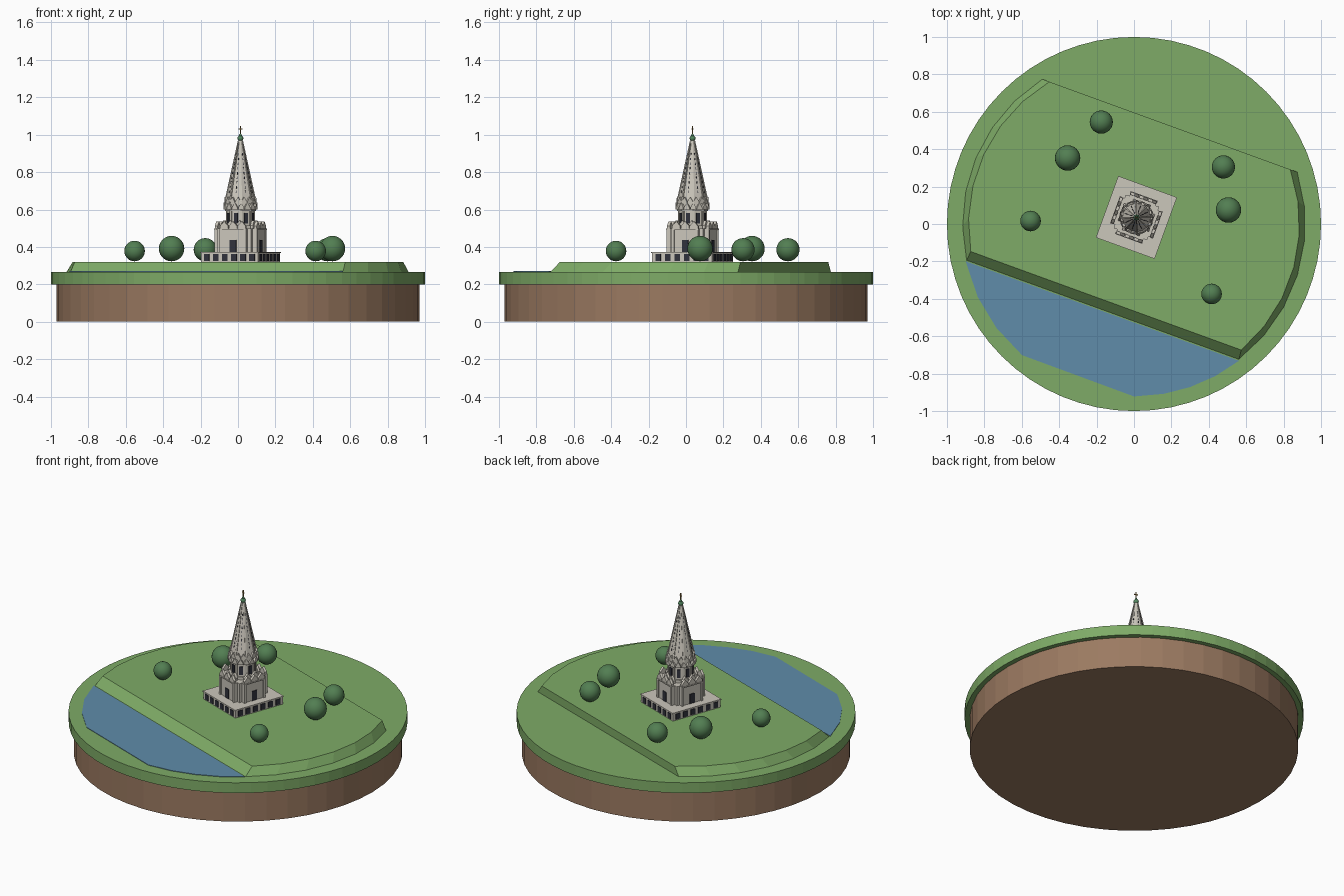
import bpy, bmesh
from math import sin, cos, asin, pi, radians
from mathutils import Matrix, Vector

cube = bpy.data.objects.get("Cube")
if cube:
    bpy.data.objects.remove(cube)


def material(name, rgb):
    m = bpy.data.materials.new(name)
    m.use_nodes = True
    color = (*rgb, 1)
    m.diffuse_color = color
    m.node_tree.nodes["Principled BSDF"].inputs["Base Color"].default_value = color
    return m


GRASS = material("grass green", (0.21, 0.41, 0.135))
SOIL = material("soil brown", (0.33, 0.195, 0.12))
WATER = material("water blue", (0.115, 0.265, 0.40))
STONE = material("pale stone", (0.60, 0.57, 0.50))
DARK = material("window dark", (0.03, 0.032, 0.045))
LEAF = material("tree green", (0.085, 0.21, 0.085))
DOME = material("cupola green", (0.09, 0.25, 0.12))
GOLD = material("cross gold", (0.36, 0.22, 0.07))

TURN = radians(-20)
CHURCH = Matrix.Translation((0.013, 0.035, 0)) @ Matrix.Rotation(TURN, 4, 'Z')


def finish(name, bm, mat, frame=Matrix()):
    bmesh.ops.recalc_face_normals(bm, faces=bm.faces[:])
    bm.transform(frame)
    mesh = bpy.data.meshes.new(name)
    bm.to_mesh(mesh)
    bm.free()
    mesh.materials.append(mat)
    obj = bpy.data.objects.new(name, mesh)
    bpy.context.collection.objects.link(obj)
    return obj


def box(bm, size, center, frame=Matrix()):
    place = frame @ Matrix.Translation(center) @ Matrix.Diagonal((*size, 1))
    bmesh.ops.create_cube(bm, size=1, matrix=place)


def cone(bm, r1, r2, z1, z2, sides, frame=Matrix()):
    place = frame @ Matrix.Translation((0, 0, (z1 + z2) / 2))
    bmesh.ops.create_cone(bm, cap_ends=True, segments=sides, radius1=r1,
                          radius2=r2, depth=z2 - z1, matrix=place)


def loft(bm, low, high):
    a = [bm.verts.new(p) for p in low]
    b = [bm.verts.new(p) for p in high]
    bm.faces.new(a)
    bm.faces.new(b)
    for i in range(len(a)):
        j = (i + 1) % len(a)
        bm.faces.new((a[i], a[j], b[j], b[i]))


def gable(bm, width, base, shoulder, tip, out, thick, frame):
    """Pointed shield standing on a wall that faces local -y."""
    h = width / 2
    profile = [(-h, base), (h, base), (h, shoulder), (0, tip), (-h, shoulder)]
    loft(bm, [frame @ Vector((x, -out, z)) for x, z in profile],
         [frame @ Vector((x, -out + thick, z)) for x, z in profile])


def around(n, start=0):
    return [Matrix.Rotation(start + 2 * pi * i / n, 4, 'Z') for i in range(n)]


# Round base of soil and turf
bm = bmesh.new()
cone(bm, 0.97, 0.97, 0, 0.2, 48)
finish("soil_base", bm, SOIL)
bm = bmesh.new()
cone(bm, 1.0, 1.0, 0.2, 0.267, 64)
finish("turf_disc", bm, GRASS)


# Raised bank: a disc cut by two parallel lines, sloped except at the back
def bank_outline(radius, front, back, z, steps=6):
    a0, a1 = asin(front / radius), asin(back / radius)
    right = [a0 + (a1 - a0) * i / steps for i in range(steps + 1)]
    angles = right + [pi - a for a in reversed(right)]
    return [(radius * cos(a + TURN), radius * sin(a + TURN), z) for a in angles]


bm = bmesh.new()
loft(bm, bank_outline(0.92, -0.495, 0.56, 0.26), bank_outline(0.885, -0.437, 0.56, 0.32))
finish("raised_bank", bm, GRASS)

# River in front of the bank
shore = [radians(a) for a in (-167.5, -155, -143, -130.5, -90, -80, -71, -62, -52.5)]
bm = bmesh.new()
loft(bm, [(0.922 * cos(a), 0.922 * sin(a), 0.262) for a in shore],
     [(0.922 * cos(a), 0.922 * sin(a), 0.270) for a in shore])
finish("river", bm, WATER)

# Round trees
for i, (x, y, r) in enumerate([(-0.175, 0.545, 0.062), (-0.355, 0.353, 0.068),
                               (-0.553, 0.016, 0.055), (0.478, 0.305, 0.062),
                               (0.505, 0.075, 0.068), (0.415, -0.374, 0.055)]):
    bm = bmesh.new()
    bmesh.ops.create_uvsphere(bm, u_segments=24, v_segments=14, radius=r,
                              matrix=Matrix.Translation((x, y, 0.323 + r)))
    for f in bm.faces:
        f.smooth = True
    finish(f"tree_{i + 1}", bm, LEAF)

# Podium with a projecting slab and arcade openings
bm = bmesh.new()
box(bm, (0.326, 0.342, 0.052), (0, 0, 0.344))
box(bm, (0.334, 0.35, 0.007), (0, 0, 0.370))
finish("podium", bm, STONE, CHURCH)
bm = bmesh.new()
for k, turn in enumerate(around(4)):
    out, span = (0.171, 0.326) if k % 2 == 0 else (0.163, 0.342)
    for i in range(6):
        x = (i - 2.5) * span / 6.3
        box(bm, (0.031, 0.008, 0.036), (x, -out, 0.344), turn)
finish("podium_openings", bm, DARK, CHURCH)

# Cross-shaped lower body with corner pilasters and pointed gables
bm = bmesh.new()
box(bm, (0.19, 0.19, 0.125), (0, 0, 0.435))
box(bm, (0.15, 0.228, 0.125), (0, 0, 0.435))
box(bm, (0.228, 0.15, 0.125), (0, 0, 0.435))
for turn in around(4):
    for x in (-0.069, 0.069):
        box(bm, (0.014, 0.012, 0.12), (x, -0.115, 0.433), turn)
    box(bm, (0.154, 0.012, 0.007), (0, -0.116, 0.494), turn)
    for x in (-0.05, 0, 0.05):
        side = turn @ Matrix.Translation((x, 0, 0))
        gable(bm, 0.046, 0.49, 0.512, 0.537, 0.119, 0.016, side)
    for x in (-0.026, 0.026):
        side = turn @ Matrix.Translation((x, 0, 0))
        gable(bm, 0.046, 0.49, 0.515, 0.542, 0.088, 0.014, side)
finish("lower_body", bm, STONE, CHURCH)

# Octagonal drum with corner ribs
EIGHTH = pi / 8
bm = bmesh.new()
tilt = Matrix.Rotation(EIGHTH, 4, 'Z')
cone(bm, 0.085, 0.085, 0.495, 0.515, 8, tilt)
cone(bm, 0.074, 0.074, 0.51, 0.64, 8, tilt)
for turn in around(8, EIGHTH):
    box(bm, (0.012, 0.01, 0.09), (0, -0.073, 0.555), turn)
cone(bm, 0.082, 0.082, 0.592, 0.602, 8, tilt)
finish("octagon_drum", bm, STONE, CHURCH)

# Doors and windows
bm = bmesh.new()
for turn in around(4):
    box(bm, (0.036, 0.008, 0.062), (0, -0.114, 0.405), turn)
for turn in around(8):
    box(bm, (0.022, 0.008, 0.054), (0, -0.069, 0.553), turn)
finish("doors_and_windows", bm, DARK, CHURCH)

# Two staggered rings of pointed gables under the tent roof
bm = bmesh.new()
for turn in around(16):
    gable(bm, 0.031, 0.60, 0.610, 0.638, 0.091, 0.02, turn)
for turn in around(16, EIGHTH / 2):
    gable(bm, 0.031, 0.63, 0.642, 0.667, 0.085, 0.02, turn)
cone(bm, 0.08, 0.08, 0.602, 0.64, 16)
finish("gable_rings", bm, STONE, CHURCH)

# Tall eight-sided tent roof with edge ribs
Z0, Z1, R0, R1 = 0.635, 0.968, 0.084, 0.011
bm = bmesh.new()
cone(bm, R0, R1, Z0, Z1, 8, tilt)
for turn in around(8, EIGHTH):
    rib = []
    for r, z, w in ((R0, Z0, 0.005), (R1, Z1, 0.002)):
        rib.append([turn @ Vector(p) for p in ((-w, -r + 0.004, z), (w, -r + 0.004, z),
                                               (w, -r - 0.003, z), (-w, -r - 0.003, z))])
    loft(bm, *rib)
cone(bm, 0.015, 0.013, 0.958, 0.968, 8, tilt)
finish("tent_roof", bm, STONE, CHURCH)

# Dark dashes up the middle of each roof face
bm = bmesh.new()
for turn in around(8):
    for i in range(9):
        t = 0.18 + i * 0.075
        apothem = (R0 + (R1 - R0) * t) * cos(EIGHTH)
        lean = Matrix.Translation((0, -apothem, Z0 + (Z1 - Z0) * t))
        lean = lean @ Matrix.Rotation(-0.2, 4, 'X')
        box(bm, (0.0035, 0.004, 0.013), (0, 0, 0), turn @ lean)
finish("roof_dashes", bm, DARK, CHURCH)

# Cupola and cross
bm = bmesh.new()
bmesh.ops.create_uvsphere(bm, u_segments=12, v_segments=8, radius=0.016,
                          matrix=Matrix.Translation((0, 0, 0.981)))
cone(bm, 0.011, 0.001, 0.991, 1.01, 12)
for f in bm.faces:
    f.smooth = True
finish("cupola", bm, DOME, CHURCH)
bm = bmesh.new()
box(bm, (0.005, 0.005, 0.048), (0, 0, 1.022))
box(bm, (0.022, 0.005, 0.005), (0, 0, 1.030))
finish("roof_cross", bm, GOLD, CHURCH)
